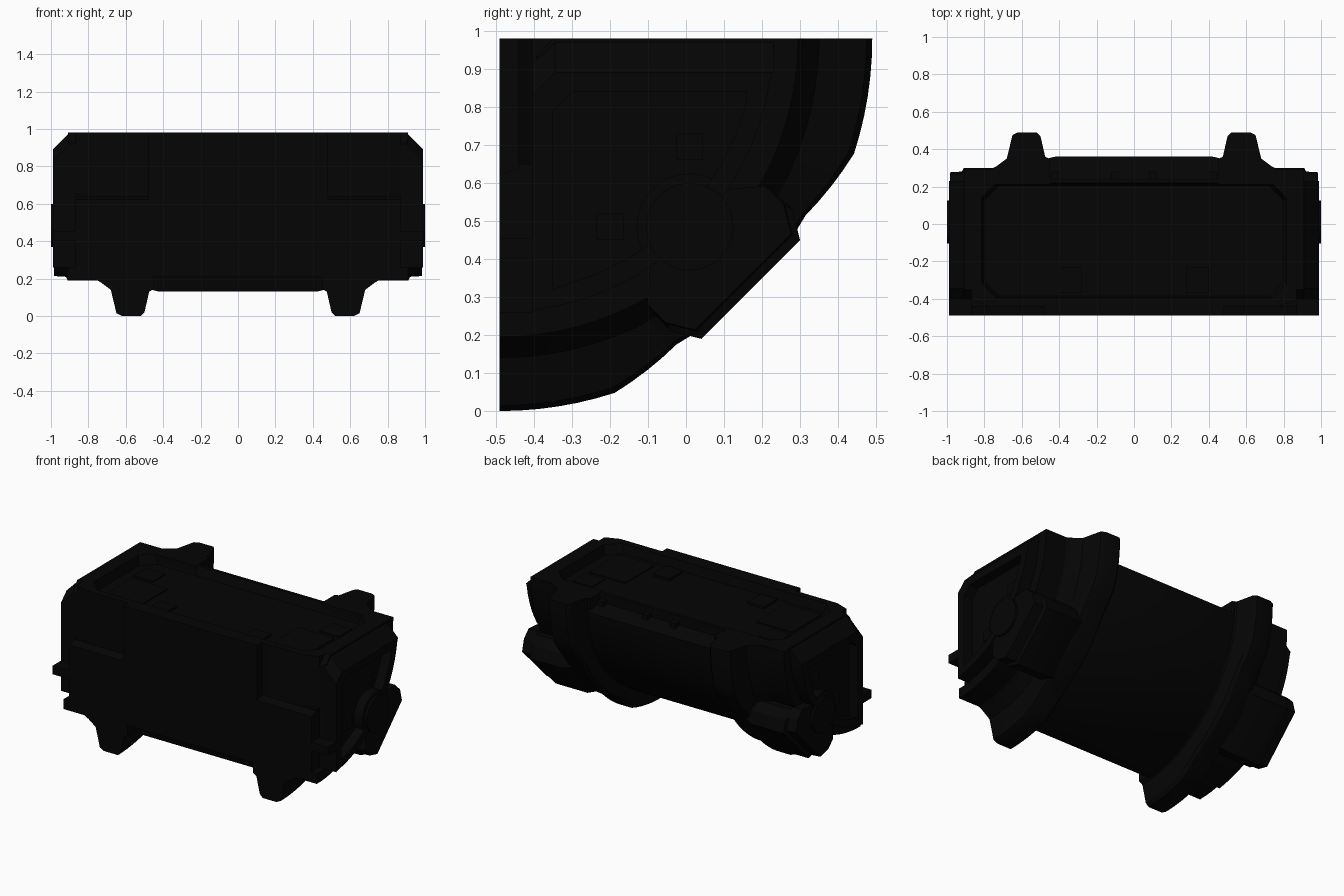
import bpy, bmesh, math

if "Cube" in bpy.data.objects:
    bpy.data.objects.remove(bpy.data.objects["Cube"])

# One near-black coating for the whole case
mat = bpy.data.materials.new("black_coating")
mat.diffuse_color = (0.0015, 0.0015, 0.0015, 1)
mat.use_nodes = True
mat.node_tree.nodes["Principled BSDF"].inputs["Base Color"].default_value = mat.diffuse_color

CY, CZ = -0.49, 0.98  # corner axis of the quarter-round shape


def finish(bm, name):
    bmesh.ops.remove_doubles(bm, verts=bm.verts, dist=1e-5)
    bmesh.ops.recalc_face_normals(bm, faces=bm.faces)
    me = bpy.data.meshes.new(name)
    bm.to_mesh(me)
    bm.free()
    me.materials.append(mat)
    ob = bpy.data.objects.new(name, me)
    bpy.context.collection.objects.link(ob)
    return ob


def loft(name, sections):
    """Skin a list of matching closed loops and cap both ends."""
    bm = bmesh.new()
    rows = [[bm.verts.new(p) for p in s] for s in sections]
    n = len(rows[0])
    for a, b in zip(rows, rows[1:]):
        for i in range(n):
            j = (i + 1) % n
            bm.faces.new((a[i], a[j], b[j], b[i]))
    bm.faces.new(rows[0])
    bm.faces.new(rows[-1])
    return finish(bm, name)


def sweep(name, profile, steps=24, shape=lambda r, t: r):
    """Sweep a closed (x, radius) profile through a quarter turn."""
    secs = []
    for k in range(steps + 1):
        d = 90 * k / steps
        t = math.radians(d)
        secs.append([(x, CY + shape(r, d) * math.sin(t), CZ - shape(r, d) * math.cos(t))
                     for x, r in profile])
    return loft(name, secs)


def prism(name, yz, x0, x1):
    return loft(name, [[(x, y, z) for y, z in yz] for x in (x0, x1)])


def box(name, x0, x1, y0, y1, z0, z1):
    return prism(name, [(y0, z0), (y1, z0), (y1, z1), (y0, z1)], x0, x1)


def cut(ob, cutters):
    for c in cutters:
        c.hide_render = True
        m = ob.modifiers.new("cut", "BOOLEAN")
        m.operation, m.solver, m.object = "DIFFERENCE", "EXACT", c
        bpy.context.view_layer.objects.active = ob
        bpy.ops.object.modifier_apply(modifier=m.name)
        bpy.data.objects.remove(c)


# Main quarter-round body with a flange at each end
half = [(0.42, 0.855), (0.48, 0.84), (0.68, 0.84), (0.70, 0.82), (0.76, 0.785), (0.91, 0.785)]
outer = [(-x, r) for x, r in reversed(half)] + half
body = sweep("body", outer + [(0.91, 0), (-0.91, 0)])

# Tray in the top, steps along the two straight edges, pockets in the front corners
tray = loft("tray_cutter", [
    [(-x, y0 + c, z), (-x + c, y0, z), (x - c, y0, z), (x, y0 + c, z),
     (x, y1 - c, z), (x - c, y1, z), (-x + c, y1, z), (-x, y1 - c, z)]
    for x, y0, y1, z, c in ((0.80, -0.385, 0.205, 0.92, 0.08), (0.82, -0.40, 0.225, 1.0, 0.08))])
cutters = [tray,
           prism("step_cutter", [(0.24, 0.92), (0.6, 0.85), (0.6, 1.1), (0.24, 1.1)], -0.46, 0.46),
           prism("step_cutter", [(-0.6, 0.21), (-0.43, 0.21), (-0.36, 0.0), (-0.6, 0.0)], -0.47, 0.47)]
for s in (-1, 1):
    cutters.append(prism("pocket_cutter", [(-0.6, 0.585), (-0.44, 0.64), (-0.44, 1.1), (-0.6, 1.1)],
                         s * 0.48, s * 0.95))
    # slanted wall toward the outer corner
    cutters.append(loft("corner_cutter", [
        [(s * 0.78, -0.45, z), (s * 0.78, -0.44, z), (s * 0.95, -0.375, z), (s * 0.95, -0.45, z)]
        for z in (0.65, 1.1)]))
    cutters.append(prism("end_cutter", [(-0.6, 0.26), (-0.405, 0.26), (-0.405, 0.92), (-0.345, 0.985),
                                        (-0.345, 1.1), (-0.6, 1.1)], s * 0.87, s * 0.95))
cut(body, cutters)

# Small ribs on the rear step
for x in (-0.42, -0.1, 0.1, 0.42):
    box("step_rib", x - 0.02, x + 0.02, 0.23, 0.28, 0.88, 0.945)

# Low plates in the tray
for s in (-1, 1):
    box("tray_plate", s * 0.47, s * 0.73, -0.35, -0.05, 0.91, 0.928)
    box("tray_plate", s * 0.60, s * 0.74, -0.02, 0.11, 0.91, 0.928)
    box("tray_latch", s * 0.28, s * 0.40, -0.37, -0.23, 0.91, 0.935)


# Ridge height fades toward the middle of the arc
def ridge_shape(r, d):
    f = 1 - 0.36 * min(1, max(0, (min(d, 90 - d) - 18) / 12))
    return r if r < 0.84 else 0.84 + (r - 0.84) * f


arc = [math.radians(90 * k / 20) for k in range(21)]
for s in (-1, 1):
    # Raised ridge around the body
    ridge = [(0.45, 0.7), (0.45, 0.835), (0.475, 0.85), (0.50, 0.96), (0.52, 0.98), (0.62, 0.98),
             (0.65, 0.965), (0.68, 0.84), (0.76, 0.78), (0.76, 0.7)]
    sweep("ridge", [(s * x, r) for x, r in ridge], 30, ridge_shape)

    # Chamfered end block with a clipped front corner and a sunken window
    rim = [(CY + 0.72 * math.sin(t), CZ - 0.72 * math.cos(t)) for t in arc]
    end = loft("end_block", [
        [(s * x, max(y, -0.405), min(z, top)) for y, z in rim] + [(s * x, -0.345, top), (s * x, -0.405, top - 0.06)]
        for x, top in ((0.85, 0.98), (0.9, 0.98), (0.99, 0.89))])
    window = [(-0.35, 0.79), (-0.35, 0.32)]
    for k in range(9):
        t = math.radians(15 + 60 * k / 8)
        window.append((max(-0.35, CY + 0.67 * math.sin(t)), min(0.84, CZ - 0.67 * math.cos(t))))
    window += [(0.16, 0.84), (-0.30, 0.84)]
    cut(end, [prism("window_cutter", window, s * 0.925, s * 1.1)])

    # Lug under the pivot, symmetric about the diagonal
    side = [(0.53, 0.79), (0.45, 0.77), (0.40, 0.72), (0.41, 0.60)]
    lug = side + [(b, a) for a, b in reversed(side)]
    loft("pivot_lug", [[(s * x, CY + a * f, CZ - b * f) for a, b in lug]
                       for x, f in ((0.50, 0.92), (0.68, 1.0), (0.91, 1.0), (0.92, 0.975), (0.985, 0.97))])

    # Pivot: collar and round cap
    for name, r, x1 in (("pivot_collar", 0.14, 0.985), ("pivot_cap", 0.115, 1.0)):
        ring = [(0.01 + r * math.cos(2 * math.pi * k / 28), 0.485 + r * math.sin(2 * math.pi * k / 28))
                for k in range(28)]
        prism(name, ring, s * 0.9, s * x1)

    # Window buttons and front fin
    for y, z in ((0.01, 0.695), (-0.20, 0.485)):
        box("end_button", s * 0.91, s * 0.94, y - 0.035, y + 0.035, z - 0.035, z + 0.035)
    box("front_fin", s * 0.86, s * 0.99, -0.49, -0.38, 0.40, 0.455)

# Smooth the curves, keep the edges sharp
for ob in bpy.data.objects:
    ob.select_set(True)
    bpy.context.view_layer.objects.active = ob
bpy.ops.object.shade_smooth_by_angle(angle=math.radians(30))
